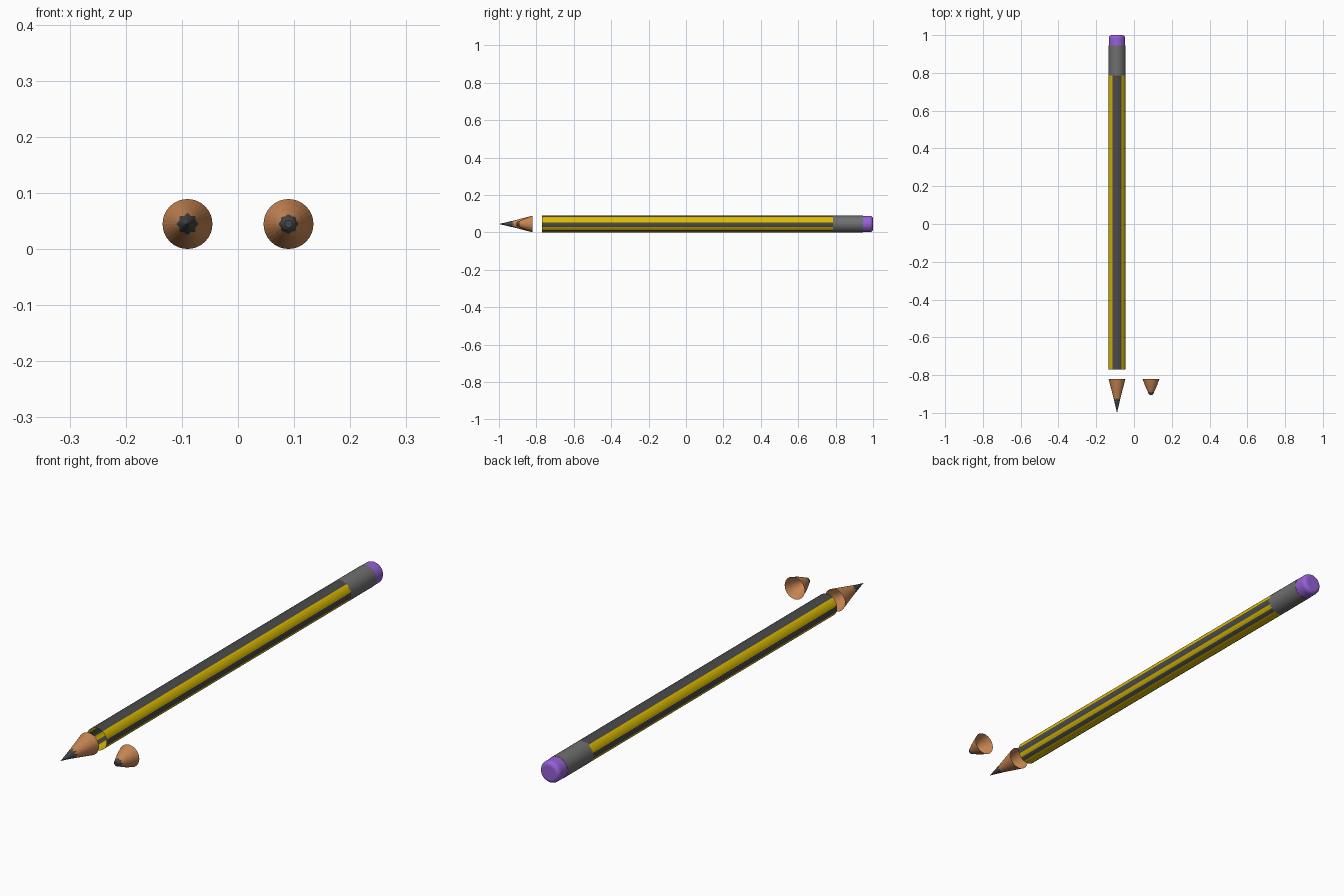
import bpy, bmesh, math

if "Cube" in bpy.data.objects:
    bpy.data.objects.remove(bpy.data.objects["Cube"])

SIDES = 32
R = 0.0445
X_PENCIL, X_SPARE = -0.09, 0.09


def material(name, rgb):
    m = bpy.data.materials.new(name)
    m.diffuse_color = (*rgb, 1.0)
    m.use_nodes = True
    m.node_tree.nodes["Principled BSDF"].inputs["Base Color"].default_value = m.diffuse_color
    return m


yellow = material("yellow paint", (0.72, 0.50, 0.0))
dark = material("dark paint", (0.07, 0.07, 0.07))
grey = material("ferrule grey", (0.16, 0.16, 0.16))
purple = material("purple rubber", (0.30, 0.12, 0.68))
wood = material("bare wood", (0.58, 0.24, 0.09))
graphite = material("graphite", (0.06, 0.06, 0.065))


def lathe(name, profile, x, mats, rule=None, zigzag=None, cap_end=False):
    """Spin (y, radius) points round a y axis. rule(ring, angle) gives the
    material index; zigzag = (ring, dy, dr) makes that ring jagged."""
    bm = bmesh.new()
    rings = []
    for k, (y, r) in enumerate(profile):
        if r == 0:
            rings.append([bm.verts.new((0, y, 0))] * SIDES)
            continue
        ring = []
        for i in range(SIDES):
            a = 2 * math.pi * i / SIDES
            yy, rr = y, r
            if zigzag and zigzag[0] == k:
                s = math.cos(a * 8)
                yy, rr = y + zigzag[1] * s, r + zigzag[2] * s
            ring.append(bm.verts.new((rr * math.cos(a), yy, rr * math.sin(a))))
        rings.append(ring)
    for k in range(len(rings) - 1):
        p, q = rings[k], rings[k + 1]
        for i in range(SIDES):
            j = (i + 1) % SIDES
            loop = list(dict.fromkeys((p[i], p[j], q[j], q[i])))
            f = bm.faces.new(loop)
            if rule:
                f.material_index = rule(k, 360 * (i + 0.5) / SIDES)
    if cap_end:
        f = bm.faces.new(rings[-1])
        if rule:
            f.material_index = rule(len(rings) - 1, 0)
    bmesh.ops.recalc_face_normals(bm, faces=bm.faces)
    # outward direction: first side face must point away from the axis
    bm.faces.ensure_lookup_table()
    f = bm.faces[0]
    c = f.calc_center_median()
    if f.normal.x * c.x + f.normal.z * c.z < 0:
        bmesh.ops.reverse_faces(bm, faces=bm.faces)
    me = bpy.data.meshes.new(name)
    bm.to_mesh(me)
    bm.free()
    for m in mats:
        me.materials.append(m)
    ob = bpy.data.objects.new(name, me)
    ob.location = (x, 0, R)
    bpy.context.collection.objects.link(ob)
    return ob


# striped barrel, open at the front; stripes mirror left to right
def stripe(k, angle):
    a = math.degrees(math.asin(math.sin(math.radians(angle))))
    return 0 if 11 < a < 57 or -45 < a < -22 or a < -67 else 1


lathe("barrel", [(-0.77, R), (0.785, R)], X_PENCIL, [yellow, dark], stripe)

# metal ferrule
lathe("ferrule", [(0.78, R - 0.003), (0.78, R), (0.945, R), (0.945, R - 0.003)][1:],
      X_PENCIL, [grey])

# eraser with rounded end
edge = 0.016
round_end = [(1 - edge + edge * math.sin(t * math.pi / 8),
              R - 0.001 - edge + edge * math.cos(t * math.pi / 8)) for t in range(5)]
lathe("eraser", [(0.945, R - 0.001)] + round_end, X_PENCIL, [purple], cap_end=True)

# sharp tip: wooden cone with jagged edge to the graphite point
lathe("sharp_tip", [(-0.82, R), (-0.925, 0.0175), (-1.0, 0)], X_PENCIL,
      [wood, graphite], lambda k, a: 1 if k >= 1 else 0, zigzag=(1, 0.008, 0.002))

# blunt spare tip: convex wooden cone with a worn graphite stub
lathe("blunt_tip", [(-0.82, R), (-0.85, 0.034), (-0.875, 0.0235), (-0.89, 0.016),
                    (-0.902, 0.011), (-0.905, 0.007)], X_SPARE,
      [wood, graphite], lambda k, a: 1 if k >= 3 else 0, zigzag=(3, 0.003, 0.0015),
      cap_end=True)
